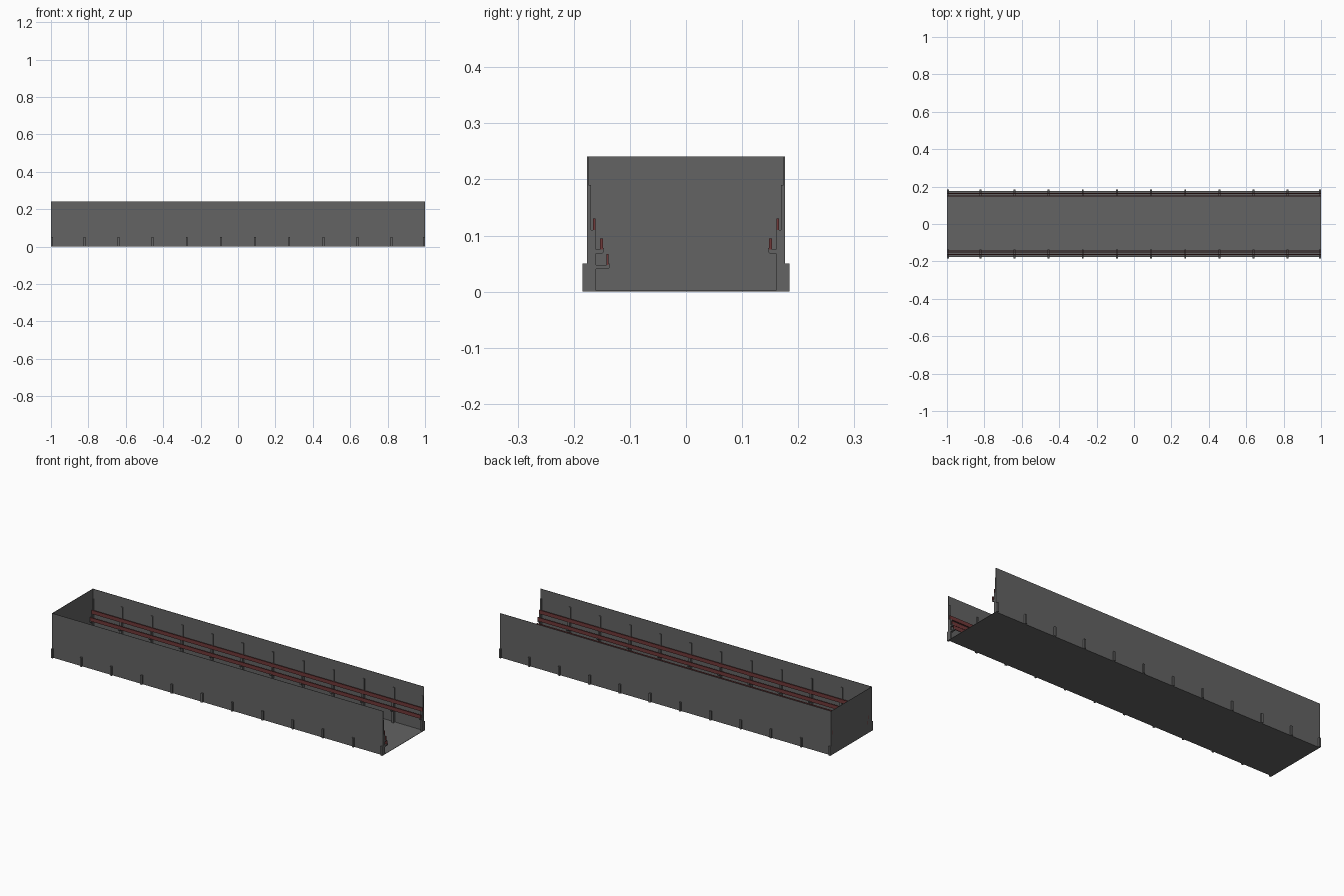
import bpy
import bmesh

cube = bpy.data.objects.get("Cube")
if cube:
    bpy.data.objects.remove(cube, do_unlink=True)


def make_material(name, rgb):
    mat = bpy.data.materials.new(name)
    mat.use_nodes = True
    color = (*rgb, 1.0)
    mat.diffuse_color = color
    bsdf = next(n for n in mat.node_tree.nodes if n.type == 'BSDF_PRINCIPLED')
    bsdf.inputs["Base Color"].default_value = color
    return mat


GREY = make_material("dark grey", (0.125, 0.125, 0.125))
RED = make_material("dull red", (0.16, 0.04, 0.04))


def extrude_profile(name, profile, side, spans, mat):
    """Sweep a (distance from centre, height) outline along each x span."""
    bm = bmesh.new()
    for x0, x1 in spans:
        face = bm.faces.new([bm.verts.new((x0, side * t, z)) for t, z in profile])
        swept = bmesh.ops.extrude_face_region(bm, geom=[face], use_keep_orig=True)
        for v in swept["geom"]:
            if isinstance(v, bmesh.types.BMVert):
                v.co.x = x1
    bmesh.ops.recalc_face_normals(bm, faces=bm.faces)
    mesh = bpy.data.meshes.new(name)
    bm.to_mesh(mesh)
    bm.free()
    mesh.materials.append(mat)
    obj = bpy.data.objects.new(name, mesh)
    bpy.context.collection.objects.link(obj)
    return obj


def rect(t0, t1, z0, z1):
    return [(t0, z0), (t1, z0), (t1, z1), (t0, z1)]


HALF, HEIGHT, THIN = 0.176, 0.241, 0.002
FULL = [(-1, 1)]

# Channel: floor, closed end and two long walls
extrude_profile("floor", rect(-HALF, HALF, 0, THIN), 1, FULL, GREY)
extrude_profile("end_wall", rect(-HALF, HALF, 0, HEIGHT), 1, [(-1, -1 + THIN)], GREY)

# Bracket stations, flush at both ends
stations = [0.1825 * (i - 5.5) for i in range(1, 11)]
stations = [-0.995] + stations + [0.995]
spans = [(x - 0.005, x + 0.005) for x in stations]


def hook(tip, ledge):
    """Outline of an arm with an upturned lip that holds a rail."""
    return [(0.16, ledge - 0.007), (tip + 0.003, ledge - 0.007), (tip, ledge - 0.004),
            (tip, ledge + 0.003), (tip + 0.002, ledge + 0.003),
            (tip + 0.002, ledge), (0.16, ledge)]


RAILS = [(0.161, 0.166, 0.110), (0.148, 0.153, 0.075), (0.138, 0.142, 0.047)]

for label, side, count in (("front", -1, 3), ("back", 1, 2)):
    extrude_profile(label + "_wall", rect(HALF - THIN, HALF, 0, HEIGHT), side, FULL, GREY)
    extrude_profile(label + "_feet", rect(HALF, 0.1845, 0, 0.05), side, spans, GREY)

    # Brackets: thick base with hooks, slim post above
    outline = [(0.175, 0), (0.16, 0)]
    if count == 3:
        outline += hook(0.136, 0.047)
    outline += hook(0.146, 0.075)
    outline += [(0.16, 0.110), (0.169, 0.110), (0.169, 0.19), (0.175, 0.19)]
    extrude_profile(label + "_brackets", outline, side, spans, GREY)

    # Long rails resting on the brackets
    for i, (t0, t1, z) in enumerate(RAILS[:count]):
        extrude_profile(f"{label}_rail_{i + 1}", rect(t0, t1, z, z + 0.02), side, FULL, RED)
